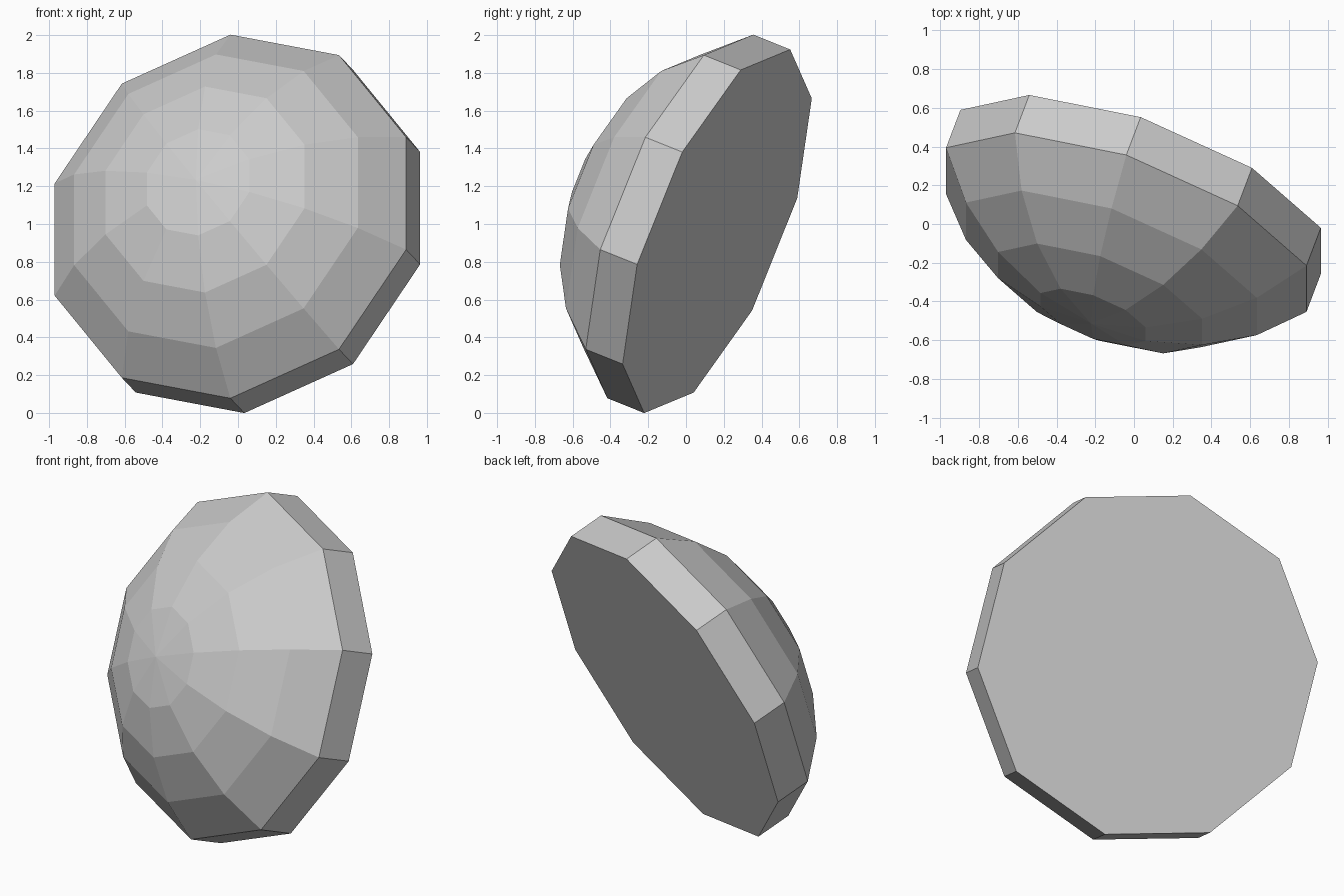
import bpy
import bmesh
from math import sin, cos, radians, tau
from mathutils import Matrix, Vector

default = bpy.data.objects.get("Cube")
if default:
    bpy.data.objects.remove(default, do_unlink=True)

SIDES = 10
SPHERE_RADIUS = 1.251
RIM_ANGLE = 56
STEP = 14
BAND_DEPTH = 0.223

# Plain grey material
grey = bpy.data.materials.new("plain_grey")
grey.use_nodes = True
colour = (0.6, 0.6, 0.6, 1)
grey.diffuse_color = colour
grey.node_tree.nodes["Principled BSDF"].inputs["Base Color"].default_value = colour

# Half profile: straight band below the rim, then a spherical cap up to the apex
rim_height = SPHERE_RADIUS * cos(radians(RIM_ANGLE))
cap = [(SPHERE_RADIUS * sin(radians(a)), SPHERE_RADIUS * cos(radians(a)) - rim_height)
       for a in range(RIM_ANGLE, -1, -STEP)]
profile = [(cap[0][0], -BAND_DEPTH)] + cap

# Revolve the profile and close the flat base
bm = bmesh.new()
verts = [bm.verts.new((r, 0, h)) for r, h in profile]
edges = [bm.edges.new(pair) for pair in zip(verts, verts[1:])]
bmesh.ops.spin(bm, geom=verts + edges, cent=(0, 0, 0), axis=(0, 0, 1),
               angle=tau, steps=SIDES)
bmesh.ops.remove_doubles(bm, verts=bm.verts, dist=0.001)
bmesh.ops.contextual_create(bm, geom=[e for e in bm.edges if e.is_boundary])
bmesh.ops.recalc_face_normals(bm, faces=bm.faces)

# Tilt the dome so that it leans back on the edge of its base
axis = Vector((-0.332, -0.874, 0.351)).normalized()
across = Vector((0, 0.372, 0.929))
across = (across - axis * across.dot(axis)).normalized()
tilt = Matrix((across, axis.cross(across), axis)).transposed().to_4x4()
bmesh.ops.transform(bm, matrix=Matrix.Translation((-0.04, -0.03, 1.04)) @ tilt, verts=bm.verts)

mesh = bpy.data.meshes.new("faceted_dome")
bm.to_mesh(mesh)
bm.free()
mesh.materials.append(grey)
dome = bpy.data.objects.new("faceted_dome", mesh)
bpy.context.collection.objects.link(dome)
